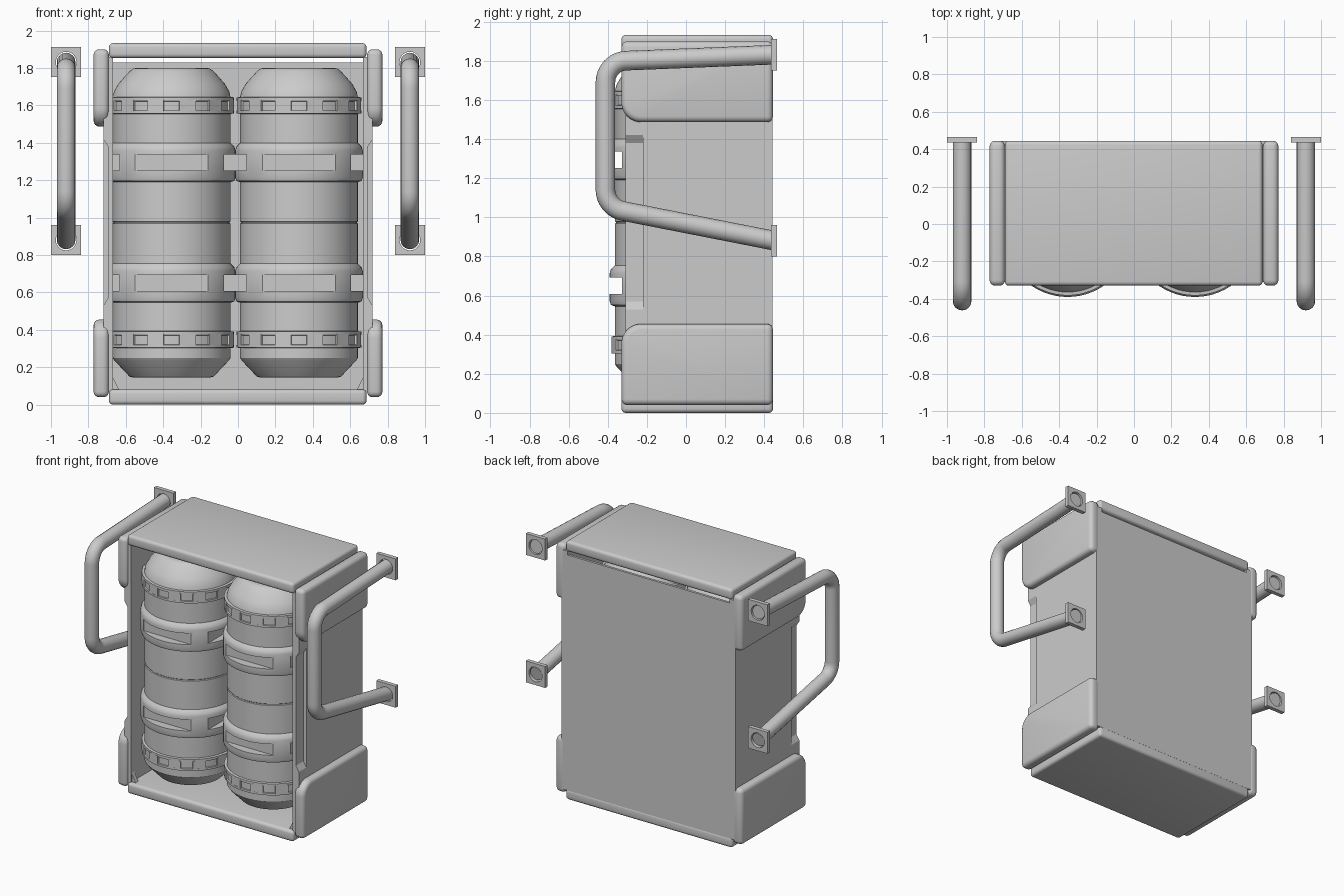
import bpy, bmesh, math
from mathutils import Vector, Matrix

if "Cube" in bpy.data.objects:
    bpy.data.objects.remove(bpy.data.objects["Cube"])


def finish(name, bm, bevel=0, segs=4, cutter=None):
    """Turn a bmesh into an object, apply modifiers and smooth by angle."""
    bmesh.ops.recalc_face_normals(bm, faces=bm.faces)
    me = bpy.data.meshes.new(name)
    bm.to_mesh(me)
    bm.free()
    ob = bpy.data.objects.new(name, me)
    bpy.context.collection.objects.link(ob)
    bpy.ops.object.select_all(action='DESELECT')
    ob.select_set(True)
    bpy.context.view_layer.objects.active = ob
    if cutter:
        m = ob.modifiers.new("cut", 'BOOLEAN')
        m.operation, m.solver, m.object = 'DIFFERENCE', 'EXACT', cutter
        bpy.ops.object.modifier_apply(modifier="cut")
        bpy.data.objects.remove(cutter)
    if bevel:
        m = ob.modifiers.new("bevel", 'BEVEL')
        m.width, m.segments, m.limit_method = bevel, segs, 'ANGLE'
        m.angle_limit = math.radians(50)
        bpy.ops.object.modifier_apply(modifier="bevel")
    bpy.ops.object.shade_smooth_by_angle(angle=math.radians(30))
    return ob


def add_box(bm, lo, hi, mat=Matrix()):
    lo, hi = Vector(lo), Vector(hi)
    size = hi - lo
    bmesh.ops.create_cube(bm, size=1, matrix=mat @ Matrix.Translation((lo + hi) / 2)
                          @ Matrix.Diagonal((*size, 1)))


def box(name, lo, hi, **kw):
    bm = bmesh.new()
    add_box(bm, lo, hi)
    return finish(name, bm, **kw)


def prism(name, pts, axis, a, b, **kw):
    """Extrude a flat outline along x (points y,z) or y (points x,z)."""
    bm = bmesh.new()
    place = (lambda p, t: (t, *p)) if axis == 'x' else (lambda p, t: (p[0], t, p[1]))
    f = bm.faces.new([bm.verts.new(place(p, a)) for p in pts])
    new = bmesh.ops.extrude_face_region(bm, geom=[f])['geom']
    shift = Vector(place((0, 0), b - a))
    bmesh.ops.translate(bm, verts=[v for v in new if isinstance(v, bmesh.types.BMVert)], vec=shift)
    return finish(name, bm, **kw)


def lathe(bm, prof, cx, cy, n=64):
    rings = [[bm.verts.new((cx + r * math.cos(2 * math.pi * i / n),
                            cy + r * math.sin(2 * math.pi * i / n), z)) for i in range(n)]
             for r, z in prof]
    for p, q in zip(rings, rings[1:]):
        for i in range(n):
            bm.faces.new((p[i], p[(i + 1) % n], q[(i + 1) % n], q[i]))
    bm.faces.new(rings[0])
    bm.faces.new(rings[-1])


def fillet(prev, p, nxt, r, n=8):
    """Arc points rounding the corner p."""
    p = Vector(p)
    u, v = (Vector(prev) - p).normalized(), (Vector(nxt) - p).normalized()
    half = u.angle(v) / 2
    d = r / math.tan(half)
    a, b = p + u * d, p + v * d
    c = p + (u + v).normalized() * (r / math.sin(half))
    return [tuple(c + (a - c).lerp(b - c, i / n).normalized() * r) for i in range(n + 1)]


# top and bottom panels, back plate
box("top_panel", (-.69, -.33, 1.853), (.687, .445, 1.933), bevel=.022)
box("bottom_panel", (-.69, -.33, 0), (.687, .445, .082), bevel=.022)
box("back_plate", (-.68, .425, .07), (.68, .443, 1.83))

for s, side in ((-1, "left"), (1, "right")):
    # side wall with a notched front post
    box(side + "_wall", (s * .668, -.22, .07), (s * .72, .443, 1.86))
    post = [(.668, .07), (.72, .07), (.72, .53), (.695, .57), (.695, 1.38),
            (.72, 1.42), (.72, 1.86), (.668, 1.86)]
    prism(side + "_front_post", [(s * x, z) for x, z in post], 'y', -.31, -.22)
    # gusset in the lower corner
    prism(side + "_gusset", [(s * .67, .08), (s * .635, .08), (s * .67, .15)], 'y', -.30, -.27)
    # corner guards wrapping the top and bottom of the wall
    up = fillet((.445, 1.487), (-.33, 1.487), (-.33, 1.9), .1)
    prism(side + "_upper_guard", [(.445, 1.487)] + up + [(-.33, 1.9), (.445, 1.9)],
          'x', s * .69, s * .772, bevel=.03)
    low = fillet((.445, .455), (-.33, .455), (-.33, .04), .1)
    prism(side + "_lower_guard", [(.445, .455)] + low + [(-.33, .04), (.445, .04)],
          'x', s * .69, s * .772, bevel=.03)

    # bent tube handle
    hx = s * .919
    path = [(.455, 1.832), (-.412, 1.797), (-.412, 1.05), (.455, .88)]
    pts = [path[0]] + fillet(*path[:3], .11) + fillet(*path[1:], .11) + [path[3]]
    cu = bpy.data.curves.new(side + "_handle", 'CURVE')
    cu.dimensions = '3D'
    cu.bevel_depth, cu.bevel_resolution, cu.use_fill_caps = .05, 6, True
    sp = cu.splines.new('POLY')
    sp.points.add(len(pts) - 1)
    for q, (y, z) in zip(sp.points, pts):
        q.co = (hx, y, z, 1)
    ob = bpy.data.objects.new(side + "_handle", cu)
    bpy.context.collection.objects.link(ob)
    bpy.ops.object.select_all(action='DESELECT')
    ob.select_set(True)
    bpy.context.view_layer.objects.active = ob
    bpy.ops.object.convert(target='MESH')
    bpy.ops.object.shade_smooth_by_angle(angle=math.radians(30))

    # square flanges with a round recess at the back
    for z, lvl in ((1.832, "upper"), (.88, "lower")):
        bm = bmesh.new()
        bmesh.ops.create_cone(bm, cap_ends=True, segments=32, radius1=.055, radius2=.055, depth=.1,
                              matrix=Matrix.Translation((hx, .45, z)) @ Matrix.Rotation(math.pi / 2, 4, 'X'))
        hole = finish("hole", bm)
        box(f"{side}_{lvl}_flange", (hx - .08, .435, z - .08), (hx + .08, .465, z + .08), cutter=hole)


def band(z):
    # strap collar profile, bottom to top
    return [(.315, z - .105), (.335, z - .098), (.341, z - .08), (.341, z + .065),
            (.335, z + .085), (.315, z + .105)]


def ring(z):
    # clamp ring profile with a groove between two lips
    return [(.315, z - .045), (.333, z - .043), (.333, z - .028), (.324, z - .026),
            (.324, z + .022), (.333, z + .024), (.333, z + .043), (.315, z + .045)]


BANDS, RINGS, CY = (.65, 1.295), (.348, 1.6), -.049
profile = ([(.205, .145), (.225, .15), (.305, .235), (.315, .25)] + ring(RINGS[0]) + band(BANDS[0])
           + [(.315, .968), (.310, .972), (.310, .976), (.315, .98)] + band(BANDS[1]) + ring(RINGS[1])
           + [(.308, 1.675), (.285, 1.715), (.25, 1.755), (.222, 1.785), (.205, 1.797), (.19, 1.80)])

for name, cx in (("left", -.355), ("right", .326)):
    # four flat slots around each strap collar
    bm = bmesh.new()
    for k in range(4):
        rot = Matrix.Translation((cx, CY, 0)) @ Matrix.Rotation(k * math.pi / 2, 4, 'Z')
        for z in BANDS:
            add_box(bm, (.278, -.195, z - .042), (.45, .195, z + .042), rot)
    slots = finish("slots", bm)
    # tank body
    bm = bmesh.new()
    lathe(bm, profile, cx, CY)
    finish(name + "_tank", bm, cutter=slots)
    # small latches set into the clamp rings
    bm = bmesh.new()
    for k in range(12):
        rot = Matrix.Translation((cx, CY, 0)) @ Matrix.Rotation((k + .5) * math.pi / 6, 4, 'Z')
        for z in RINGS:
            add_box(bm, (.31, -.045, z - .03), (.332, .045, z + .03), rot)
    finish(name + "_tank_latches", bm)
